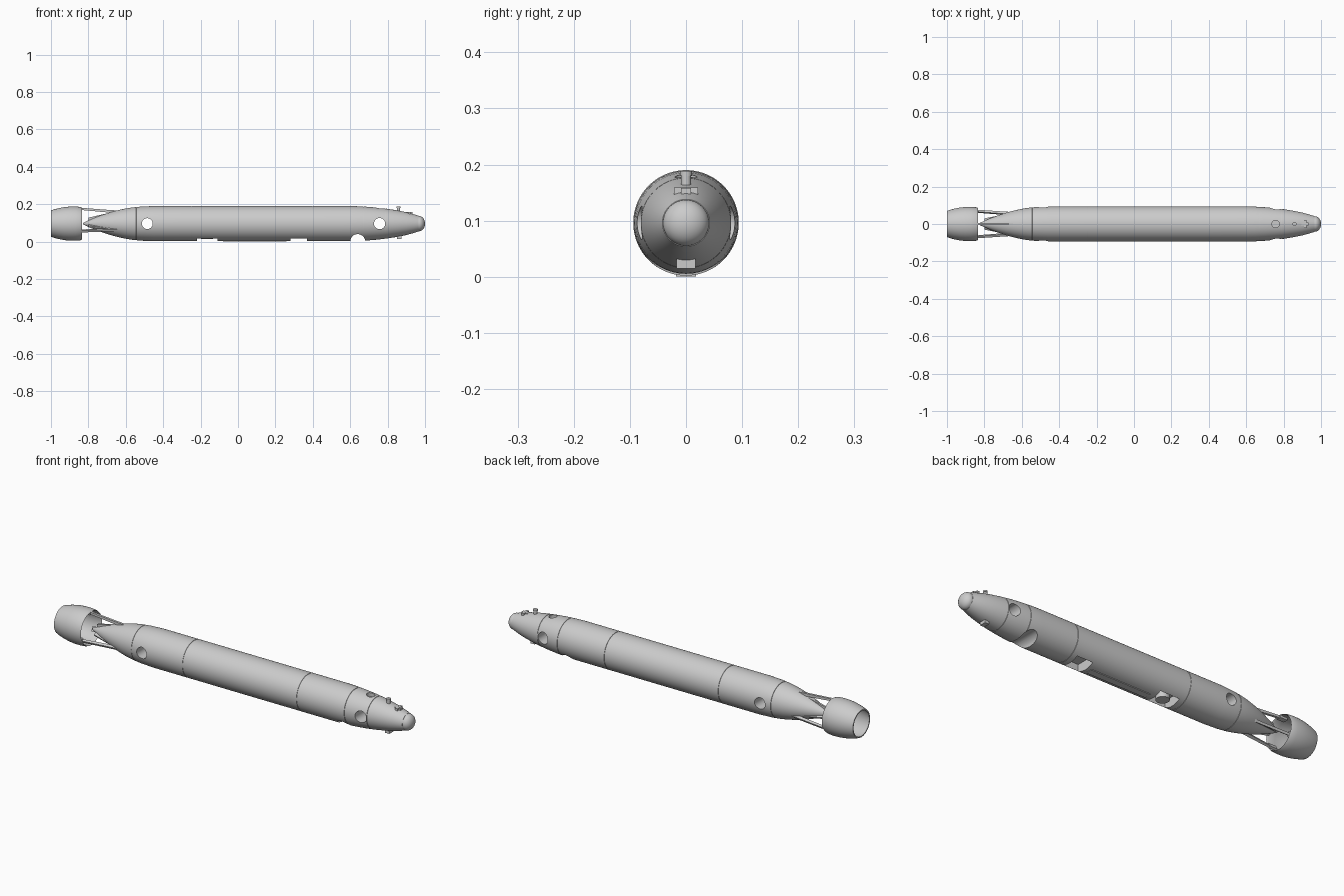
import bpy, bmesh, math
from mathutils import Vector, Matrix

AXIS_Z = 0.096   # height of the hull axis
R = 0.094        # hull radius

cube = bpy.data.objects.get("Cube")
if cube:
    bpy.data.objects.remove(cube, do_unlink=True)

grey = bpy.data.materials.new("hull_grey")
grey.use_nodes = True
grey.diffuse_color = (0.6, 0.6, 0.6, 1)
grey.node_tree.nodes["Principled BSDF"].inputs["Base Color"].default_value = (0.6, 0.6, 0.6, 1)


def finish(name, bm):
    bmesh.ops.recalc_face_normals(bm, faces=bm.faces)
    mesh = bpy.data.meshes.new(name)
    bm.to_mesh(mesh)
    bm.free()
    mesh.materials.append(grey)
    obj = bpy.data.objects.new(name, mesh)
    bpy.context.collection.objects.link(obj)
    return obj


def select(obj):
    bpy.ops.object.select_all(action='DESELECT')
    obj.select_set(True)
    bpy.context.view_layer.objects.active = obj


def smooth(obj):
    select(obj)
    bpy.ops.object.shade_smooth_by_angle(angle=math.radians(30))
    return obj


def lathe(name, profile, closed=False, sides=96):
    """Revolve (x, radius) points around the hull axis."""
    bm = bmesh.new()
    rings = []
    for x, r in profile:
        if r == 0:
            rings.append([bm.verts.new((x, 0, AXIS_Z))] * sides)
        else:
            angles = [2 * math.pi * i / sides for i in range(sides)]
            rings.append([bm.verts.new((x, r * math.cos(a), AXIS_Z + r * math.sin(a)))
                          for a in angles])
    pairs = list(zip(rings, rings[1:]))
    if closed:
        pairs.append((rings[-1], rings[0]))
    for a, b in pairs:
        for i in range(sides):
            j = (i + 1) % sides
            bm.faces.new(list(dict.fromkeys((a[i], a[j], b[j], b[i]))))
    return finish(name, bm)


def box(name, centre, size):
    bm = bmesh.new()
    bmesh.ops.create_cube(bm, size=1, matrix=Matrix.Translation(centre) @ Matrix.Diagonal((*size, 1)))
    return finish(name, bm)


def cylinder(name, centre, radius, length, axis='Z', sides=48):
    bm = bmesh.new()
    turn = Matrix.Rotation(math.pi / 2, 4, 'X') if axis == 'Y' else Matrix.Identity(4)
    bmesh.ops.create_cone(bm, cap_ends=True, segments=sides, radius1=radius, radius2=radius,
                          depth=length, matrix=Matrix.Translation(centre) @ turn)
    return finish(name, bm)


def cut(target, cutters):
    select(target)
    for c in cutters:
        mod = target.modifiers.new("cut", 'BOOLEAN')
        mod.operation = 'DIFFERENCE'
        mod.solver = 'EXACT'
        mod.object = c
        bpy.ops.object.modifier_apply(modifier=mod.name)
    for c in cutters:
        bpy.data.objects.remove(c, do_unlink=True)


def radial_plate(name, points, thickness, angle):
    """Extrude an (x, radius) outline and turn it around the hull axis."""
    bm = bmesh.new()
    face = bm.faces.new([bm.verts.new((x, -thickness / 2, r)) for x, r in points])
    out = bmesh.ops.extrude_face_region(bm, geom=[face])
    moved = [v for v in out["geom"] if isinstance(v, bmesh.types.BMVert)]
    bmesh.ops.translate(bm, verts=moved, vec=(0, thickness, 0))
    turn = Matrix.Translation((0, 0, AXIS_Z)) @ Matrix.Rotation(math.radians(angle), 4, 'X')
    bmesh.ops.transform(bm, matrix=turn, verts=bm.verts)
    return finish(name, bm)


# Hull: pointed tail, straight body, tapered nose, with narrow seam grooves
outline = [(-0.83, 0), (-0.825, 0.006), (-0.80, 0.017), (-0.765, 0.032), (-0.725, 0.047),
           (-0.685, 0.060), (-0.645, 0.071), (-0.605, 0.080), (-0.565, 0.0865),
           (-0.52, 0.091), (-0.45, R), (0.6, R), (0.65, 0.0925), (0.7, 0.0895),
           (0.75, 0.085), (0.8, 0.079), (0.85, 0.071), (0.9, 0.061), (0.94, 0.050),
           (0.965, 0.042)]


def radius_at(x):
    for (x0, r0), (x1, r1) in zip(outline, outline[1:]):
        if x0 <= x <= x1:
            return r0 + (r1 - r0) * (x - x0) / (x1 - x0)


profile = list(outline) + [(0.965, 0)]
for s in (-0.545, -0.25, 0.4, 0.67, 0.79):
    w, d = 0.0015, 0.0015
    profile += [(s - w, radius_at(s - w)), (s - w / 2, radius_at(s) - d),
                (s + w / 2, radius_at(s) - d), (s + w, radius_at(s + w))]
profile.sort(key=lambda p: (p[0], -p[1]))
hull = lathe("hull", profile)

# Openings: two cross tunnels, a top well, a round belly bay and two belly slots
cut(hull, [
    cylinder("rear_tunnel", (-0.485, 0, AXIS_Z), 0.029, 0.4, 'Y'),
    cylinder("front_tunnel", (0.757, 0, AXIS_Z), 0.03, 0.4, 'Y'),
    cylinder("top_well", (0.757, 0, 0.2), 0.02, 0.08),
    cylinder("belly_bay", (0.64, 0, 0.0), 0.04, 0.4, 'Y'),
    box("front_slot", (0.325, 0, 0.015), (0.09, 0.1, 0.07)),
    box("rear_slot", (-0.165, 0, 0.015), (0.11, 0.1, 0.07)),
])
smooth(hull)

# Nose dome, slightly proud of the hull end
dome = [(0.96, 0), (0.96, 0.041), (0.968, 0.041)]
for i in range(1, 11):
    a = math.pi / 2 * i / 10
    dome.append((0.968 + 0.032 * math.sin(a), 0.041 * math.cos(a) if i < 10 else 0))
smooth(lathe("nose_dome", dome))

# Belly details
box("keel_plate", (0.09, 0, 0.003), (0.34, 0.036, 0.006))
smooth(cylinder("rear_slot_sensor", (-0.165, 0, 0.035), 0.032, 0.045))

# Fittings on the nose
smooth(cylinder("mast", (0.858, 0, 0.172), 0.009, 0.03, sides=24))
smooth(cylinder("mast_cap", (0.858, 0, 0.184), 0.011, 0.009, sides=24))
box("sensor_base", (0.905, 0, 0.151), (0.055, 0.018, 0.014))
box("sensor_crossbar", (0.916, 0, 0.151), (0.014, 0.042, 0.016))
box("lower_sensor", (0.862, 0, 0.024), (0.024, 0.034, 0.018))
box("lower_sensor_stem", (0.862, 0, 0.034), (0.012, 0.016, 0.026))

# Open tail duct
duct = [(-0.835, 0.086), (-0.845, 0.0895), (-0.87, 0.0915), (-0.90, 0.091), (-0.93, 0.088),
        (-0.96, 0.082), (-0.985, 0.0755), (-1.0, 0.070), (-1.0, 0.064), (-0.97, 0.072),
        (-0.93, 0.080), (-0.88, 0.083), (-0.845, 0.082)]
smooth(lathe("tail_duct", duct, closed=True))

# Three struts with root fins, spread evenly around the tail
for i, side in enumerate(("top", "right", "left")):
    angle = 120 * i
    radial_plate(f"{side}_strut", [(-0.64, 0.058), (-0.64, 0.070), (-0.70, 0.074),
                                   (-0.87, 0.087), (-0.87, 0.076), (-0.70, 0.060)], 0.012, angle)
    radial_plate(f"{side}_root_fin", [(-0.66, 0.064), (-0.80, 0.032), (-0.80, 0), (-0.66, 0)],
                 0.01, angle)
    radial_plate(f"{side}_strut_bracket", [(-0.835, 0.071), (-0.835, 0.085),
                                           (-0.875, 0.085), (-0.875, 0.071)], 0.026, angle)
